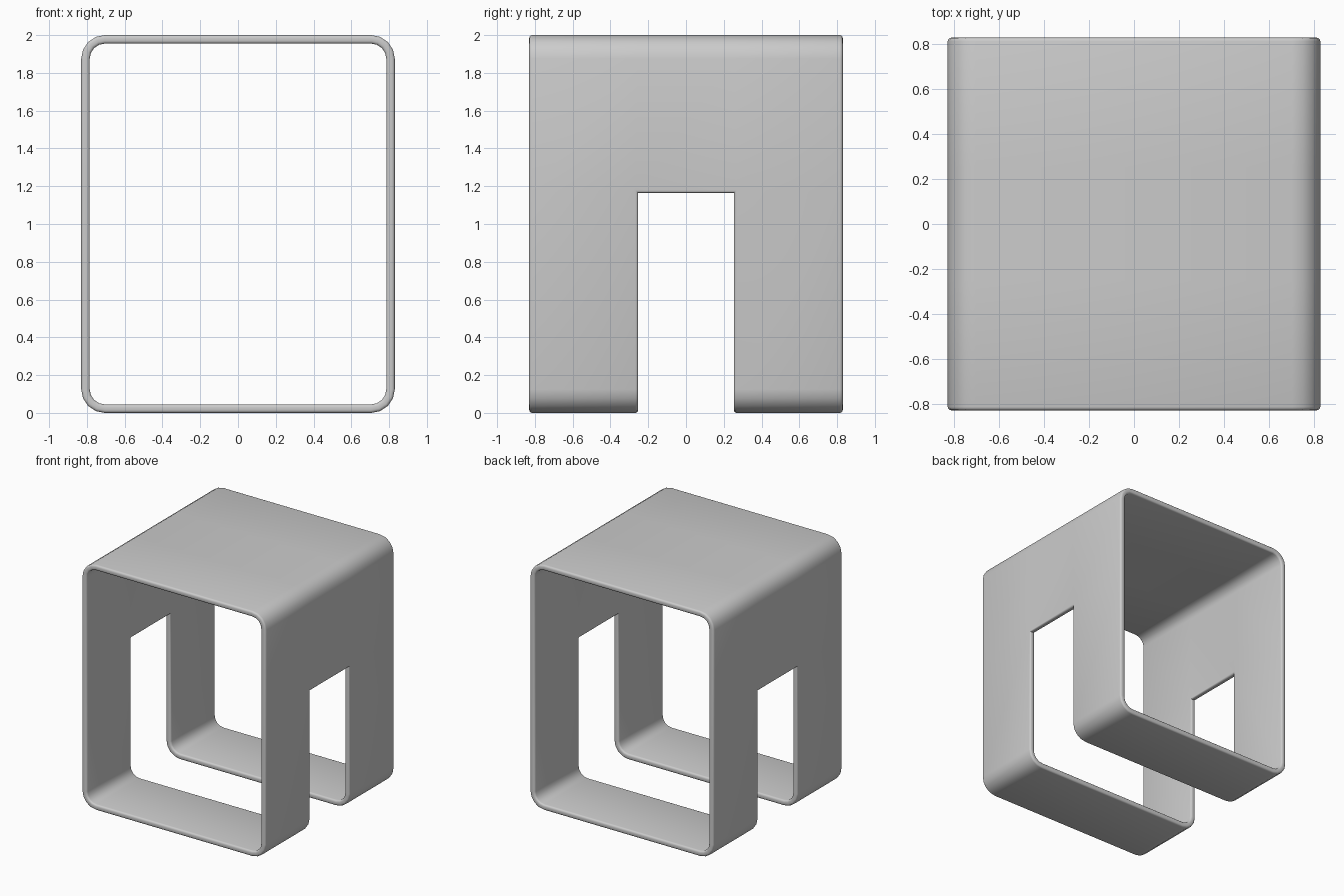
import bpy, bmesh, math

if "Cube" in bpy.data.objects:
    bpy.data.objects.remove(bpy.data.objects["Cube"])

HALF, HEIGHT, WALL, RADIUS = 0.83, 2.0, 0.045, 0.125
SLOT, SLOT_TOP, SEGS = 0.253, 1.165, 4


def profile(inset):
    """Rounded rectangle in x/z, with an extra point on each side at the slot top."""
    r = RADIUS - inset
    cx, lo, hi = HALF - RADIUS, RADIUS, HEIGHT - RADIUS
    pts = []
    for x, z, start in ((cx, hi, 0), (-cx, hi, 90), (-cx, lo, 180), (cx, lo, 270)):
        for k in range(SEGS + 1):
            a = math.radians(start + 90 * k / SEGS)
            pts.append((x + r * math.cos(a), z + r * math.sin(a)))
        if start == 90:
            pts.append((-HALF + inset, SLOT_TOP))
    pts.append((HALF - inset, SLOT_TOP))
    return pts


# Sleeve: outer and inner skins, leaving out the slot cells
bm = bmesh.new()
ys = (-HALF, -SLOT, SLOT, HALF)
skins = []
for inset in (0, WALL):
    skins.append([[bm.verts.new((x, y, z)) for x, z in profile(inset)] for y in ys])
outer, inner = skins
prof = profile(0)
n = len(prof)
for j in range(3):
    for i in range(n):
        k = (i + 1) % n
        if j == 1 and (prof[i][1] + prof[k][1]) / 2 < SLOT_TOP:
            continue
        for s in skins:
            bm.faces.new((s[j][i], s[j][k], s[j + 1][k], s[j + 1][i]))

# Rims joining the two skins along every open edge
partner = {a: b for ro, ri in zip(outer, inner) for a, b in zip(ro, ri)}
for e in [e for e in bm.edges if e.is_boundary and e.verts[0] in partner and e.verts[1] in partner]:
    a, b = e.verts
    bm.faces.new((a, b, partner[b], partner[a]))
for v in [v for v in bm.verts if not v.link_faces]:
    bm.verts.remove(v)
bmesh.ops.recalc_face_normals(bm, faces=bm.faces)

# Soften the convex rim edges only
rims = [e for e in bm.edges if e.calc_face_angle_signed(0) > math.radians(60)]
bmesh.ops.bevel(bm, geom=rims, offset=0.015, segments=3, profile=0.5,
                affect='EDGES', clamp_overlap=True)
bmesh.ops.recalc_face_normals(bm, faces=bm.faces)

mesh = bpy.data.meshes.new("slotted_sleeve")
bm.to_mesh(mesh)
bm.free()
obj = bpy.data.objects.new("slotted_sleeve", mesh)
bpy.context.collection.objects.link(obj)
bpy.context.view_layer.objects.active = obj
obj.select_set(True)
bpy.ops.object.shade_smooth_by_angle(angle=math.radians(40))
